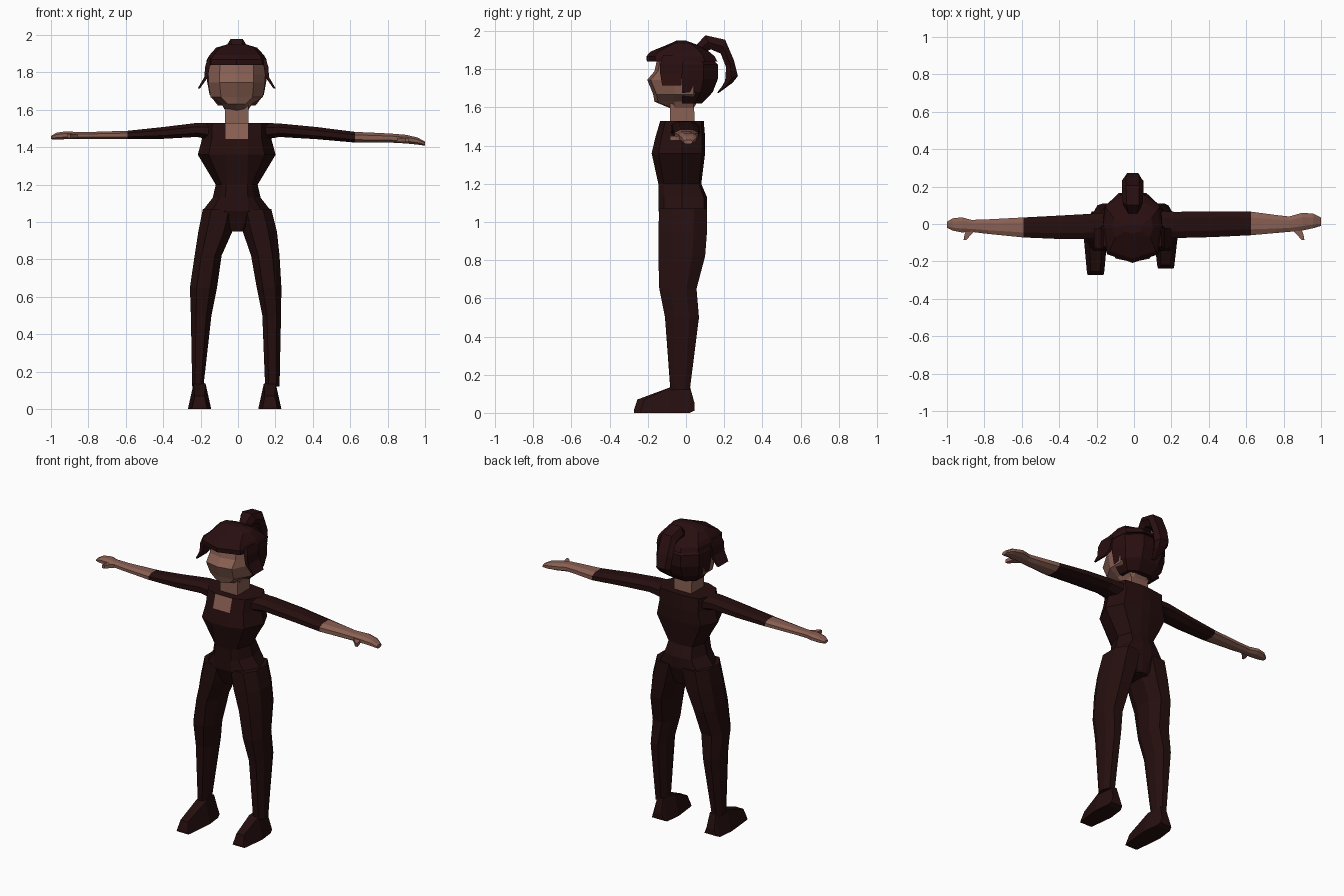
import bpy, bmesh, math
from mathutils import Vector


def material(name, rgb):
    m = bpy.data.materials.new(name)
    m.diffuse_color = (*rgb, 1)
    return m


DARK = material("dark_cloth", (0.019, 0.0045, 0.0045))
HAIR = material("dark_hair", (0.022, 0.0045, 0.005))
SKIN = material("skin", (0.25, 0.115, 0.085))
TEAL = material("teal", (0.01, 0.4, 0.28))
CX = -0.007  # body centre line


def loft(name, rings, mats, rule=None, caps=True):
    """Skin a list of equal-length rings; rule(face) picks the material slot."""
    bm = bmesh.new()
    vs = [[bm.verts.new(p) for p in r] for r in rings]
    n = len(rings[0])
    for a, b in zip(vs, vs[1:]):
        for i in range(n):
            bm.faces.new((a[i], a[(i + 1) % n], b[(i + 1) % n], b[i]))
    if caps:
        bm.faces.new(vs[0][::-1])
        bm.faces.new(vs[-1])
    bmesh.ops.recalc_face_normals(bm, faces=bm.faces[:])
    if rule:
        for f in bm.faces:
            f.material_index = rule(f.calc_center_median(), f)
    me = bpy.data.meshes.new(name)
    bm.to_mesh(me)
    bm.free()
    for m in mats:
        me.materials.append(m)
    ob = bpy.data.objects.new(name, me)
    bpy.context.collection.objects.link(ob)
    return ob


def mirrored(half, z):
    """Ring from the +x half outline, ordered front to back."""
    left = [(-x, y) for x, y in reversed(half) if x > 1e-6]
    return [(x + CX, y, z) for x, y in half + left]


OCT = [(1, .45), (.5, 1), (-.5, 1), (-1, .45), (-1, -.45), (-.5, -1), (.5, -1), (1, -.45)]


def octagon(a0, a1, b0, b1):
    """Eight points filling the box a0..a1 by b0..b1."""
    return [((a0 + a1) / 2 + u * (a1 - a0) / 2, (b0 + b1) / 2 + v * (b1 - b0) / 2) for u, v in OCT]


# Torso with a square skin neckline
torso = [(0.95, .05, -.10, .08), (1.06, .183, -.145, .11), (1.13, .128, -.145, .11),
         (1.2, .112, -.145, .08), (1.36, .208, -.18, .10), (1.445, .185, -.16, .10),
         (1.53, .185, -.135, .093)]
rings = []
for z, w, yf, yb in torso:
    c = min(.06, w * .5)
    rings.append(mirrored([(c, yf), (w * .72, yf * .8), (w, -.02), (w * .75, yb * .85), (c * .5, yb)], z))
loft("torso", rings, [DARK, SKIN],
     lambda c, f: int(c.z > 1.45 and c.y < -.13 and abs(c.x - CX) < .03))

# Neck
loft("neck", [mirrored([(.062, yf), (.062, yb)], z)
              for z, yf, yb in ((1.5, -.085, .045), (1.535, -.085, .045), (1.66, -.085, .04))], [SKIN])

# Legs: height, inner x, outer x, front y, back y
legs = {
    "left": [(1.07, .0, .188, -.14, .11), (.95, .03, .212, -.145, .11), (.82, .088, .232, -.145, .10),
             (.65, .112, .257, -.14, .055), (.5, .142, .252, -.11, .068), (.12, .185, .245, -.082, .02)],
    "right": [(1.07, .0, .178, -.14, .11), (.95, .025, .208, -.145, .11), (.82, .07, .222, -.145, .10),
              (.65, .1, .232, -.14, .055), (.5, .13, .23, -.11, .068), (.12, .145, .222, -.08, .02)]}
for side, rows in legs.items():
    s = 1 if side == "right" else -1
    loft(side + "_leg", [[(s * x, y, z) for x, y in octagon(a, b, yf, yb)] for z, a, b, yf, yb in rows], [DARK])

# Feet: y, inner x, outer x, sole z, top z, top inset
for side, s, a, b, dy in (("left", -1, .143, .268, 0), ("right", 1, .108, .232, .035)):
    rows = [(.045, .02, .012, .05, .015), (.02, .012, 0, .14, .03), (-.08, .0, 0, .135, .03),
            (-.255 + dy, .016, 0, .07, .02), (-.273 + dy, .02, 0, .015, .005)]
    loft(side + "_foot", [[(s * (a + i), y, zl), (s * (b - i), y, zl),
                           (s * (b - i - t), y, zt), (s * (a + i + t), y, zt)]
                          for y, i, zl, zt, t in rows], [DARK])

# Arms: x, low z, high z, front y, back y; sleeve ends at the cuff
arms = {
    "left": (.59, [(.14, 1.44, 1.53, -.085, .06), (.22, 1.455, 1.53, -.08, .055),
                   (.4, 1.445, 1.508, -.08, .045), (.59, 1.443, 1.488, -.072, .035),
                   (.78, 1.443, 1.482, -.053, .025), (.87, 1.443, 1.482, -.042, .022),
                   (.92, 1.443, 1.485, -.045, .036), (.97, 1.441, 1.478, -.035, .03),
                   (1.0, 1.443, 1.46, -.02, .012)]),
    "right": (.625, [(.14, 1.44, 1.53, -.08, .07), (.22, 1.455, 1.527, -.075, .065),
                     (.42, 1.443, 1.508, -.07, .068), (.625, 1.425, 1.482, -.06, .066),
                     (.76, 1.424, 1.476, -.048, .048), (.83, 1.424, 1.472, -.042, .04),
                     (.9, 1.42, 1.466, -.035, .06), (.96, 1.414, 1.452, -.022, .055),
                     (1.0, 1.408, 1.43, -.01, .035)])}
for side, (cuff, rows) in arms.items():
    s = 1 if side == "right" else -1
    loft(side + "_arm", [[(s * x, y, z) for y, z in octagon(yf, yb, zl, zh)] for x, zl, zh, yf, yb in rows],
         [DARK, SKIN], lambda c, f: int(abs(c.x) > cuff))
    # Thumb
    zc = 1.462 if s < 0 else 1.44
    loft(side + "_thumb", [[(s * (x - h), y, zc - .012), (s * (x + h), y, zc - .012),
                            (s * (x + h), y, zc + .01), (s * (x - h), y, zc + .01)]
                           for x, h, y in ((.865, .028, -.025), (.888, .018, -.055), (.903, .008, -.085))], [SKIN])

# Head: height, half width, front y, back y
head = [(1.597, .062, -.085, .04), (1.63, .08, -.165, .06), (1.668, .14, -.172, .09), (1.745, .152, -.203, .12),
        (1.79, .152, -.165, .12), (1.86, .148, -.15, .12), (1.92, .09, -.08, .06)]
loft("head", [mirrored([(0, yf), (w * .6, yf + .018), (w, -.06), (w, .04), (w * .6, yb)], z)
              for z, w, yf, yb in head], [SKIN])

# Hair cap with the overhanging fringe
cap = [(1.84, .162, -.205, .165), (1.868, .16, -.208, .15), (1.893, .145, -.185, .12),
       (1.932, .11, -.09, .05), (1.95, .05, -.05, .0)]
loft("hair_cap", [mirrored([(0, yf), (w * .85, yf * .78), (w, -.02), (w * .9, yb * .6), (w * .4, yb)], z)
                  for z, w, yf, yb in cap], [HAIR])

# Back hair
back = [(1.622, .1, .085), (1.68, .145, .14), (1.75, .158, .167), (1.825, .16, .167), (1.885, .14, .1)]
loft("back_hair", [mirrored([(w, -.02), (w * .95, yb * .55), (w * .45, yb)], z) for z, w, yb in back], [HAIR])

# Flared side locks
for side, s in (("left", -1), ("right", 1)):
    rows = [(.135, 1.875, -.12, -.01, .02), (.157, 1.83, -.135, -.015, .012),
            (.163, 1.775, -.135, -.02, .01), (.202, 1.715, -.125, -.025, .006)]
    loft(side + "_side_lock", [[(CX + s * (x - t), yf, z), (CX + s * (x + t), yf, z),
                                (CX + s * (x + t), yb, z), (CX + s * (x - t), yb, z)]
                               for x, z, yf, yb, t in rows], [HAIR])

# Ponytail: outer y,z / inner y,z / half width
tail = [(.035, 1.89, .09, 1.865, .03), (.045, 1.918, .098, 1.888, .035), (.102, 1.978, .13, 1.905, .055),
        (.205, 1.955, .182, 1.882, .058), (.252, 1.845, .21, 1.81, .058), (.272, 1.765, .205, 1.74, .05),
        (.245, 1.73, .188, 1.71, .035), (.17, 1.675, .163, 1.678, .012)]
rings = []
for oy, oz, iy, iz, w in tail:
    my, mz = (oy + iy) / 2, (oz + iz) / 2
    rings.append([(CX - w * .6, oy, oz), (CX + w * .6, oy, oz), (CX + w, my, mz),
                  (CX + w * .6, iy, iz), (CX - w * .6, iy, iz), (CX - w, my, mz)])
loft("ponytail", rings, [HAIR])

# Hair tie
bpy.ops.mesh.primitive_torus_add(location=(CX, .066, 1.89), rotation=(math.radians(-29), 0, 0),
                                 major_segments=12, minor_segments=5, major_radius=.036, minor_radius=.008)
tie = bpy.context.object
tie.name = "hair_tie"
tie.data.materials.append(TEAL)
